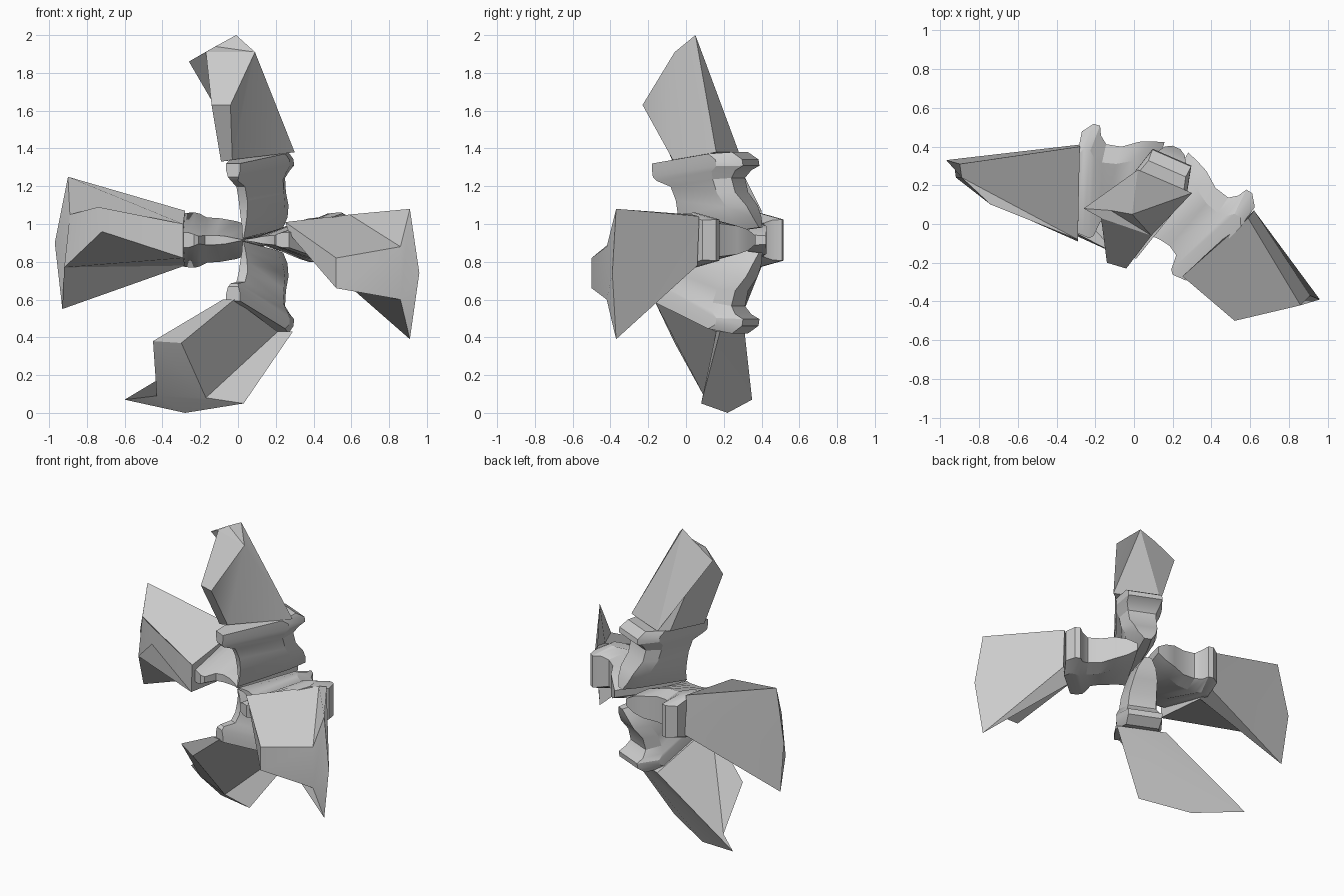
import bpy, math
from mathutils import Vector

AXIS = Vector((0.4, 0.915, 0)).normalized()      # hub axis, pointing backwards
SIDE = Vector((AXIS.y, -AXIS.x, 0))
UP = Vector((0, 0, 1))
HUB = SIDE * 0.042 + UP * 0.915


def build(name, verts, faces, smooth):
    mesh = bpy.data.meshes.new(name)
    mesh.from_pydata(verts, [], faces)
    obj = bpy.data.objects.new(name, mesh)
    bpy.context.collection.objects.link(obj)
    bpy.ops.object.select_all(action='DESELECT')
    obj.select_set(True)
    bpy.context.view_layer.objects.active = obj
    bpy.ops.object.mode_set(mode='EDIT')
    bpy.ops.mesh.select_all(action='SELECT')
    bpy.ops.mesh.normals_make_consistent(inside=False)
    bpy.ops.object.mode_set(mode='OBJECT')
    bpy.ops.object.shade_smooth_by_angle(angle=math.radians(smooth))


# Neck sections: radius, front, rear, front half width, rear half width
SECTIONS = [
    (0.01, -0.03, 0.45, 0.003, 0.03),
    (0.08, -0.02, 0.43, 0.01, 0.075),
    (0.16, -0.02, 0.40, 0.02, 0.10),
    (0.25, -0.03, 0.34, 0.025, 0.115),
    (0.34, -0.06, 0.32, 0.025, 0.12),
    (0.385, -0.14, 0.35, 0.02, 0.14),
    (0.41, -0.16, 0.395, 0.03, 0.145),
    (0.445, -0.16, 0.39, 0.04, 0.145),
    (0.485, -0.16, 0.33, 0.04, 0.14),
]


def neck(name, angle, slope, grow):
    out = SIDE * math.cos(angle) + UP * math.sin(angle)
    tan = UP * math.cos(angle) - SIDE * math.sin(angle)
    verts = []
    for r, a0, a1, w0, w1 in SECTIONS:
        mid = a0 + (a1 - a0) * 0.75
        ring = [(a0, -w0), (a0, w0), (mid, w1), (a1, w1 * 0.75),
                (a1, -w1 * 0.75), (mid, -w1)]
        k = min(r / 0.36, 1)
        for a, t in ring:
            # front of each ring leans to the hub, inner end opens to the rear
            lean = k * slope * (min(a, 0.27) - 0.27) + (1 - k) * 0.13 * max(a, 0)
            verts.append(HUB + AXIS * a + tan * t + out * max(r * grow + lean, 0.004))
    n, m = 6, len(SECTIONS)
    faces = [(i * n + j, i * n + (j + 1) % n, (i + 1) * n + (j + 1) % n, (i + 1) * n + j)
             for i in range(m - 1) for j in range(n)]
    faces += [tuple(range(n)), tuple(range((m - 1) * n, m * n))]
    build(name, verts, faces, 28)


# Blade points: base F P0 P1 Bk G, front plate P Q R S, tip A M B
BLADE_FACES = [(1, 2, 7, 6), (0, 1, 6, 5), (5, 6, 7, 8), (8, 7, 11, 10), (8, 10, 9),
               (2, 3, 11, 7), (3, 4, 9), (3, 9, 10, 11), (0, 5, 8), (0, 8, 9, 4),
               (0, 4, 3, 2, 1)]

lower = [(-.08, -.16, .60), (-.02, -.17, .60), (.21, .16, .43), (.29, .18, .43),
         (.0, .31, .43), (-.45, .03, .38), (-.30, -.06, .37), (-.17, .10, .08),
         (-.43, .21, .09), (-.60, .35, .07), (-.28, .22, 0), (.03, .08, .05)]
right = [(.27, -.27, .95), (.25, -.27, 1.01), (.59, .03, 1.05), (.62, .07, 1.04),
         (.62, .06, .78), (.52, -.50, .66), (.52, -.50, .82), (.86, -.42, .88),
         (.86, -.42, .60), (.91, -.37, .39), (.96, -.39, .74), (.91, -.37, 1.08)]
upper = [(-.03, -.07, 1.34), (-.09, -.07, 1.33), (-.02, .2, 1.36), (.02, .28, 1.38),
         (.30, .16, 1.38), (-.04, -.23, 1.63), (-.14, -.20, 1.63), (-.17, .03, 1.91),
         (.09, -.06, 1.91), (-.01, .05, 2.0), (-.12, .07, 1.94), (-.26, .08, 1.86)]
left = [(-.29, -.08, 1.0), (-.29, -.09, .82), (-.28, .30, .78), (-.28, .41, .80),
        (-.28, .40, 1.07), (-.74, .10, 1.09), (-.72, .10, .96), (-.92, .24, .77),
        (-.89, .24, 1.05), (-.90, .31, 1.25), (-.97, .33, .90), (-.93, .31, .55)]

parts = [("right", right, 0, .40, 1.02), ("upper", upper, 90, .14, .96),
         ("left", left, 180, .42, .99), ("lower", lower, 270, .40, 1.02)]
for label, pts, deg, slope, grow in parts:
    build(label + "_blade", pts, BLADE_FACES, 20)
    neck(label + "_neck", math.radians(deg), slope, grow)
